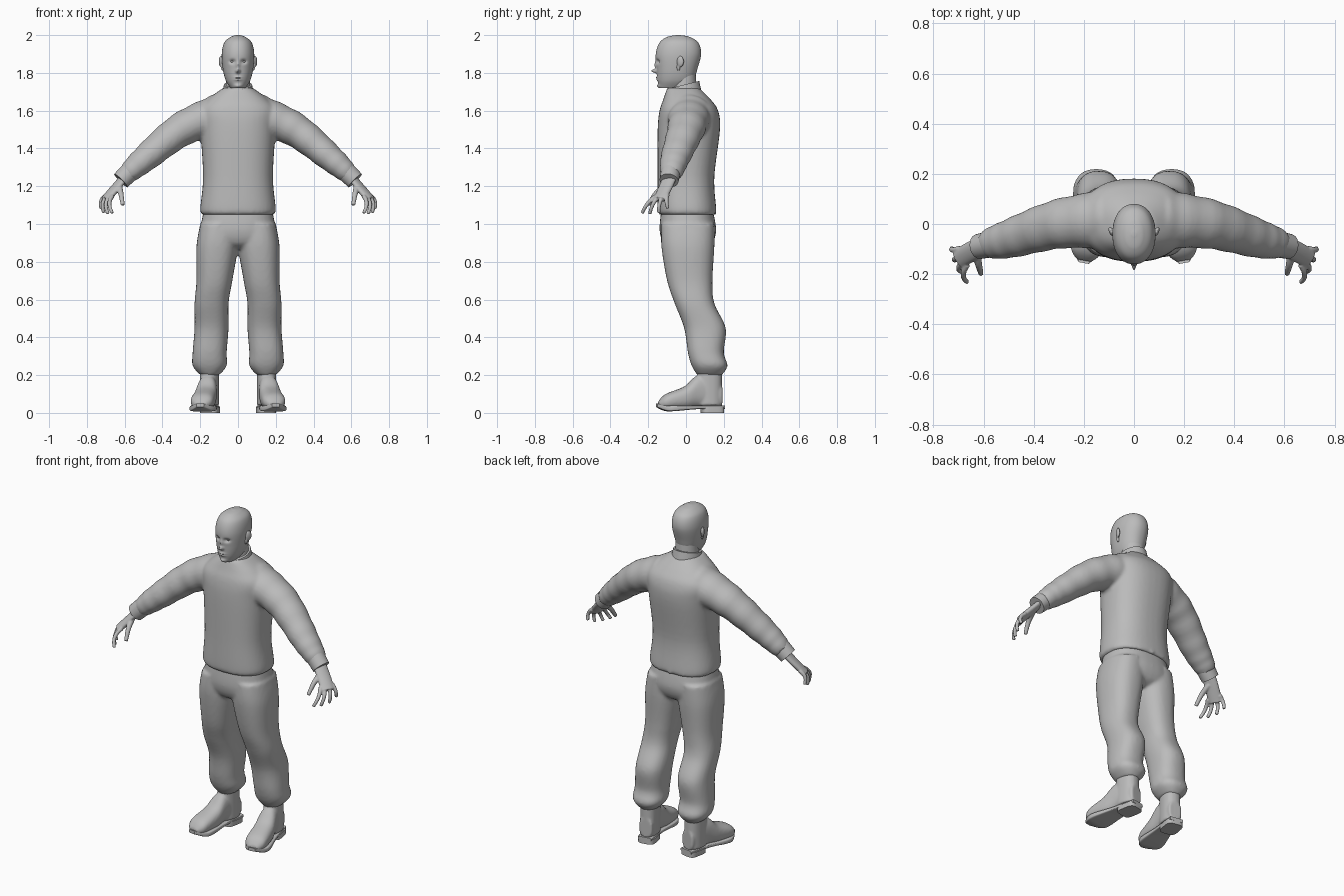
import bpy, bmesh, math
from mathutils import Vector, Matrix

if "Cube" in bpy.data.objects:
    bpy.data.objects.remove(bpy.data.objects["Cube"])

shade = (0.5, 0.5, 0.5, 1)
grey = bpy.data.materials.new("plain_grey")
grey.use_nodes = True
grey.diffuse_color = shade
grey.node_tree.nodes["Principled BSDF"].inputs["Base Color"].default_value = shade


def refine(rows, steps):
    """Smooth curve through the rows of a profile."""
    rows = [Vector(row) for row in rows]
    padded = [rows[0], *rows, rows[-1]]
    result = []
    for before, start, end, after in zip(padded, padded[1:], padded[2:], padded[3:]):
        leave, arrive = (end - before) / 2, (after - start) / 2
        for step in range(steps):
            t = step / steps
            ease = t * t * (3 - 2 * t)
            result.append(start.lerp(end, ease) + leave * t * (1 - t) ** 2
                          - arrive * t * t * (1 - t))
    return result + [rows[-1]]


def loft(bm, rings, sides, power):
    """Closed skin over rings of (centre, half axis u, half axis v)."""
    def rounded(value):
        return math.copysign(abs(value) ** (2 / power), value)

    loops = []
    for centre, u, v in rings:
        angles = [math.tau * i / sides for i in range(sides)]
        loops.append([bm.verts.new(Vector(centre) + Vector(u) * rounded(math.cos(a))
                                   + Vector(v) * rounded(math.sin(a))) for a in angles])
    faces = [bm.faces.new((low[i - 1], low[i], high[i], high[i - 1]))
             for low, high in zip(loops, loops[1:]) for i in range(sides)]
    faces += [bm.faces.new(loops[0]), bm.faces.new(loops[-1])]
    bmesh.ops.recalc_face_normals(bm, faces=faces)
    return [vert for loop in loops for vert in loop]


def upright(bm, rows, side=1, power=2.4, steps=6, sides=40):
    """Rows of height, inner x, outer x, front y, back y."""
    return loft(bm, [((side * (inner + outer) / 2, (front + back) / 2, z),
                      ((outer - inner) / 2, 0, 0), (0, (back - front) / 2, 0))
                     for z, inner, outer, front, back in refine(rows, steps)], sides, power)


def centred(rows):
    """Rows of height, half width, front y, back y made ready for upright."""
    return [(z, -width, width, front, back) for z, width, front, back in rows]


def lengthwise(bm, rows, power):
    """Rows of y, half width, bottom z, top z."""
    loft(bm, [((0, y, (bottom + top) / 2), (width, 0, 0), (0, 0, (top - bottom) / 2))
              for y, width, bottom, top in refine(rows, 6)], 32, power)


def tube(bm, path, start, end, side=1, wide=1.0, fold=0.0):
    """Tube along a path, its radius running from start to end."""
    points = [Vector((side * x, y, z)) for x, y, z in refine(path, 10)]
    last = len(points) - 1
    rings = []
    for i, point in enumerate(points):
        along = (points[min(i + 1, last)] - points[max(i - 1, 0)]).normalized()
        across = along.cross(Vector((0, 0, 1))).normalized()
        radius = (start + (end - start) * i / last) * (1 + fold * math.sin(i * 1.5))
        rings.append((point, across * radius * wide, across.cross(along) * radius))
    loft(bm, rings, 24, 2)


def ball(bm, centre, size, turn=0.0):
    place = Matrix.Translation(centre) @ Matrix.Rotation(turn, 4, "Z")
    bmesh.ops.create_uvsphere(bm, u_segments=24, v_segments=16, radius=1,
                              matrix=place @ Matrix.Diagonal((*size, 1)))


def finish(name, bm, voxel=0.0, soften=0, mirror=False):
    """Turn the mesh into an object, blending its pieces if a voxel size is given."""
    mesh = bpy.data.meshes.new(name)
    bm.to_mesh(mesh)
    bm.free()
    mesh.materials.append(grey)
    ob = bpy.data.objects.new(name, mesh)
    bpy.context.collection.objects.link(ob)
    bpy.context.view_layer.objects.active = ob
    ob.select_set(True)
    bpy.ops.object.shade_smooth_by_angle(angle=math.radians(45))
    ob.select_set(False)
    if voxel:
        blend = ob.modifiers.new("blend", "REMESH")
        blend.mode, blend.voxel_size, blend.use_smooth_shade = "VOXEL", voxel, True
        smooth = ob.modifiers.new("soften", "SMOOTH")
        smooth.factor, smooth.iterations = 0.5, soften
    if mirror:
        ob.modifiers.new("both_sides", "MIRROR").use_mirror_merge = False


# Sweater: torso blended with both sleeves
bm = bmesh.new()
upright(bm, centred([(1.05, .19, -.14, .16), (1.08, .2, -.15, .16), (1.25, .185, -.15, .15),
                     (1.5, .2, -.15, .18), (1.6, .21, -.14, .17), (1.66, .16, -.12, .13),
                     (1.72, .08, -.1, .07)]))
for side in (1, -1):
    tube(bm, [(.1, .02, 1.58), (.3, 0, 1.5), (.5, -.06, 1.34), (.59, -.08, 1.26)],
         .11, .05, side, wide=1.1, fold=.02)
finish("sweater", bm, voxel=.01, soften=5)

# Sleeve cuffs
bm = bmesh.new()
tube(bm, [(.57, -.08, 1.28), (.62, -.09, 1.23)], .053, .05)
finish("sleeve_cuffs", bm, mirror=True)

# Collar, lower at the front
bm = bmesh.new()
for vert in upright(bm, centred([(1.69, .085, -.11, .08), (1.74, .075, -.1, .07)]), power=2):
    vert.co.z += vert.co.y / 4
finish("collar", bm)

# Trousers: hips blended with both legs
bm = bmesh.new()
upright(bm, centred([(1.08, .18, -.13, .14), (.97, .2, -.14, .16), (.9, .2, -.12, .14),
                     (.87, .12, -.08, .1)]))
for side in (1, -1):
    upright(bm, [(1, 0, .2, -.13, .15), (.88, 0, .22, -.13, .15), (.7, .03, .22, -.1, .14),
                 (.58, .05, .23, -.06, .15), (.45, .05, .23, -.01, .21),
                 (.32, .06, .24, .01, .2), (.25, .06, .24, .03, .22),
                 (.2, .1, .2, .06, .19)], side)
finish("trousers", bm, voxel=.01, soften=4)


def place_boot(bm):
    """Put a boot part under its leg with the toe turned outwards."""
    bm.transform(Matrix.Translation((.15, .13, 0)) @ Matrix.Rotation(math.radians(10), 4, "Z"))


# Boots: shaft blended with the foot
bm = bmesh.new()
upright(bm, centred([(.04, .05, -.07, .06), (.26, .05, -.07, .06)]))
lengthwise(bm, [(-.28, .03, .03, .06), (-.24, .06, .02, .1), (-.14, .06, .02, .14),
                (-.06, .05, .03, .2), (.06, .04, .03, .15)], power=2.4)
place_boot(bm)
finish("boots", bm, voxel=.007, soften=4, mirror=True)

# Boot soles with toe spring and block heels
bm = bmesh.new()
lengthwise(bm, [(-.29, .02, .03, .05), (-.24, .06, .01, .04), (-.19, .07, .01, .04),
                (-.07, .05, .02, .04), (.07, .04, .02, .04)], power=6)
upright(bm, centred([(z, .05, -.05, .07) for z in (0, .03)]), power=4)
place_boot(bm)
finish("boot_soles", bm, mirror=True)

# Hands: palm, four curled fingers and thumb
bm = bmesh.new()
tube(bm, [(.59, -.08, 1.26), (.65, -.11, 1.19), (.7, -.14, 1.13)], .02, .02, wide=2)
across = Vector((.4, .85, .1))
for finger, length in enumerate((.9, 1, 1, .8)):
    spread = across * (finger - 1.5) / 4
    point = Vector((.68, -.13, 1.15)) + spread / 10
    path = [point]
    for bend in range(5):
        heading = Vector((.6, -.5, -.6)).lerp(Vector((-.3, -.1, -.9)), bend / 4)
        point = point + (heading + spread) * length / 40
        path.append(point)
    tube(bm, path, .012, .009)
tube(bm, [(.63, -.11, 1.2), (.62, -.16, 1.16), (.61, -.2, 1.1)], .018, .01)
finish("hands", bm, voxel=.0045, soften=2, mirror=True)

# Head with sculpted face
bm = bmesh.new()
skull = upright(bm, centred([(1.72, .04, -.14, 0), (1.76, .065, -.15, .04),
                             (1.82, .08, -.155, .06), (1.9, .086, -.16, .08),
                             (1.96, .073, -.14, .065), (1.99, .04, -.1, .02),
                             (2, .01, -.05, -.03)]), power=2.15, steps=14, sides=128)
# Eye sockets, nose bridge, nose tip, lips, mouth line and chin:
# x, z, reach sideways, reach upwards, push forwards
features = [(.03, 1.86, .015, .01, -.015), (0, 1.84, .01, .02, .01), (0, 1.81, .01, .01, .03),
            (0, 1.77, .02, .01, .01), (0, 1.77, .02, .003, -.008), (0, 1.73, .02, .01, .01)]
for vert in skull:
    if vert.co.y < -.06:
        across, up = abs(vert.co.x), vert.co.z
        vert.co.y -= sum(push * math.exp(-((across - x) / wide) ** 2 - ((up - z) / tall) ** 2)
                         for x, z, wide, tall, push in features)
finish("head", bm)

# Neck
bm = bmesh.new()
upright(bm, centred([(1.64, .07, -.09, .06), (1.82, .06, -.06, .05)]), power=2)
finish("neck", bm)

# Eyes
bm = bmesh.new()
ball(bm, (.03, -.13, 1.86), (.014, .013, .008))
finish("eyes", bm, mirror=True)

# Ears: shell and lobe
bm = bmesh.new()
ball(bm, (.09, -.03, 1.86), (.01, .02, .03), turn=-.4)
ball(bm, (.08, -.04, 1.83), (.01, .01, .02), turn=-.2)
finish("ears", bm, voxel=.004, soften=2, mirror=True)
